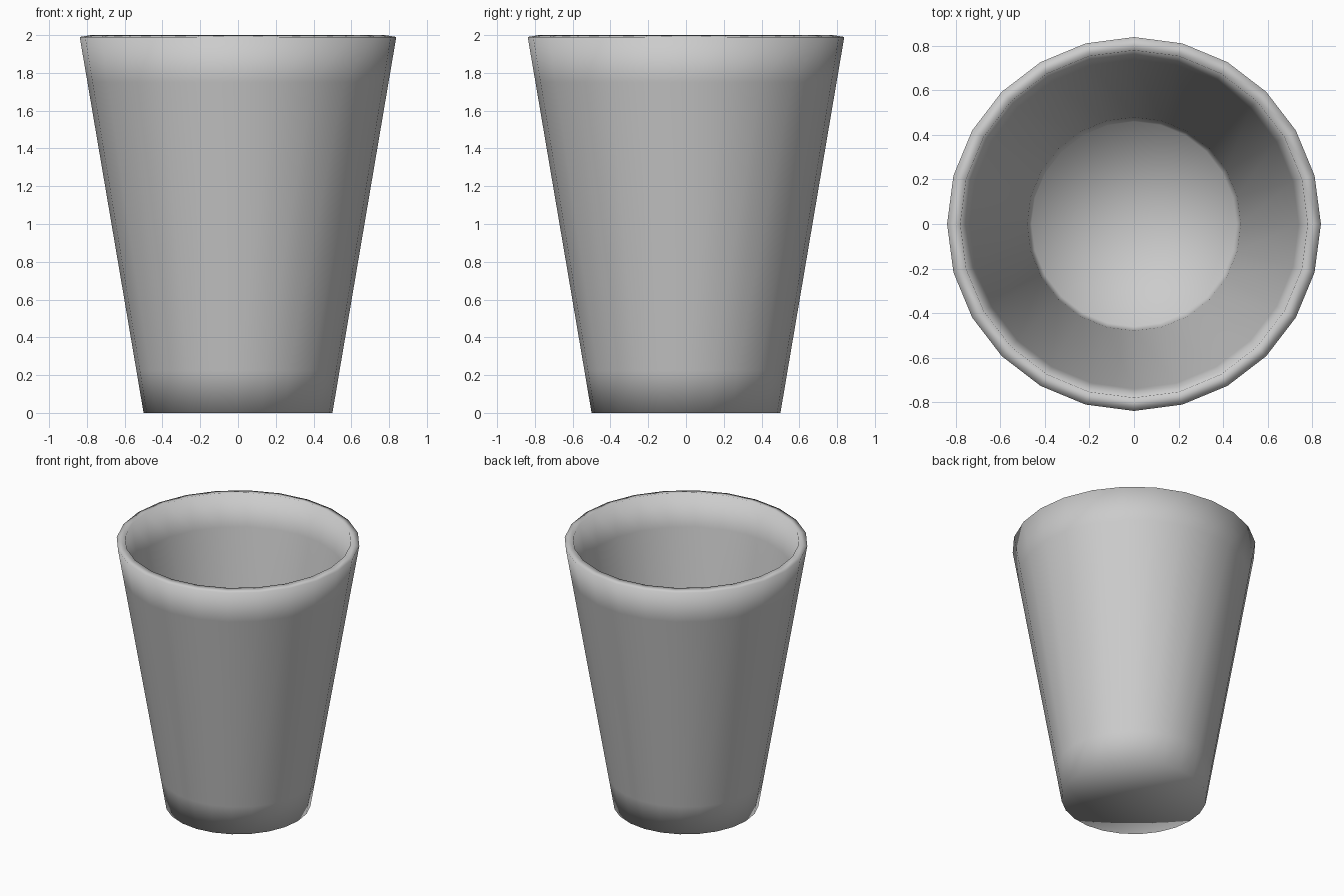
import bpy, bmesh
from math import cos, sin, pi

if "Cube" in bpy.data.objects:
    bpy.data.objects.remove(bpy.data.objects["Cube"])

SIDES = 24
# outer wall profile (radius, height), with support loops near base and rim
PROFILE = [(0.5, 0.0), (0.538, 0.225), (0.797, 1.75), (0.838, 1.99)]

bm = bmesh.new()
rings = []
for r, z in PROFILE:
    rings.append([bm.verts.new((r * cos(2 * pi * i / SIDES), r * sin(2 * pi * i / SIDES), z))
                  for i in range(SIDES)])

# side wall
for lo, hi in zip(rings, rings[1:]):
    for i in range(SIDES):
        j = (i + 1) % SIDES
        bm.faces.new((lo[i], lo[j], hi[j], hi[i]))

# base disc as a triangle fan
centre = bm.verts.new((0, 0, 0))
for i in range(SIDES):
    bm.faces.new((centre, rings[0][(i + 1) % SIDES], rings[0][i]))

bmesh.ops.recalc_face_normals(bm, faces=bm.faces)
# ensure the open shell faces outward
bm.normal_update()
if next(f for f in bm.faces if centre in f.verts).normal.z > 0:
    bmesh.ops.reverse_faces(bm, faces=bm.faces)
for f in bm.faces:
    f.smooth = True

mesh = bpy.data.meshes.new("cup")
bm.to_mesh(mesh)
bm.free()
cup = bpy.data.objects.new("cup", mesh)
bpy.context.collection.objects.link(cup)

# wall thickness, inward from the outer surface
shell = cup.modifiers.new("wall_thickness", 'SOLIDIFY')
shell.thickness = 0.06
shell.offset = -1
